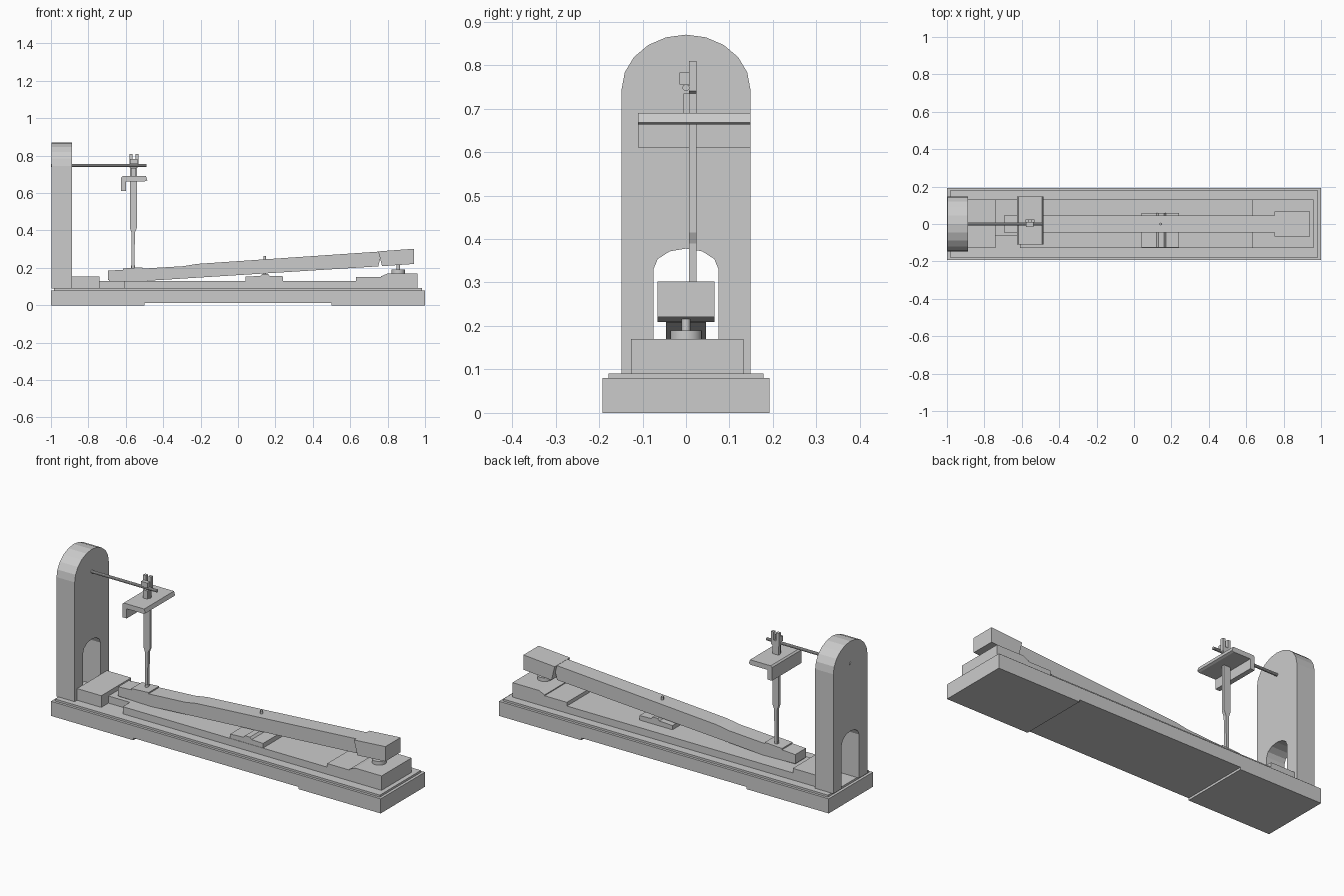
import bpy, bmesh, math
from mathutils import Vector

if "Cube" in bpy.data.objects:
    bpy.data.objects.remove(bpy.data.objects["Cube"])


def prism(name, pts, lo, hi, axis='Y'):
    """Extrude a 2D outline; axis Y takes (x, z), axis X takes (y, z)."""
    bm = bmesh.new()
    place = (lambda a, b: (a, lo, b)) if axis == 'Y' else (lambda a, b: (lo, a, b))
    face = bm.faces.new([bm.verts.new(place(a, b)) for a, b in pts])
    ext = bmesh.ops.extrude_face_region(bm, geom=[face])
    step = Vector((0, hi - lo, 0)) if axis == 'Y' else Vector((hi - lo, 0, 0))
    bmesh.ops.translate(bm, vec=step, verts=[v for v in ext['geom'] if isinstance(v, bmesh.types.BMVert)])
    bmesh.ops.recalc_face_normals(bm, faces=bm.faces)
    mesh = bpy.data.meshes.new(name)
    bm.to_mesh(mesh)
    bm.free()
    ob = bpy.data.objects.new(name, mesh)
    bpy.context.collection.objects.link(ob)
    return ob


def box(name, x0, x1, y0, y1, z0, z1):
    return prism(name, [(x0, z0), (x1, z0), (x1, z1), (x0, z1)], y0, y1)


def rod(name, a, b, r, sides=12):
    a, b = Vector(a), Vector(b)
    bpy.ops.mesh.primitive_cylinder_add(vertices=sides, radius=r, depth=(b - a).length, location=(a + b) / 2)
    ob = bpy.context.object
    ob.name = name
    ob.rotation_euler = (b - a).to_track_quat('Z', 'Y').to_euler()
    bpy.ops.object.shade_smooth_by_angle(angle=math.radians(35))
    return ob


def arch(half, spring, top, n):
    """Arch curve from +half to -half."""
    return [(half * math.cos(math.pi * i / n), spring + (top - spring) * math.sin(math.pi * i / n))
            for i in range(n + 1)]


# Plinth with a shallow relief underneath
prism("plinth", [(-1, 0), (-.5, 0), (-.5, .012), (.5, .012), (.5, 0), (1, 0), (1, .08), (-1, .08)], -.192, .192)
box("plinth_top", -.985, .985, -.178, .178, .08, .091)

# Upright post with rounded top and arched opening
outer = [(.148, .09)] + arch(.148, .745, .87, 10) + [(-.148, .09)]
inner = [(-.075, .09)] + arch(.075, .33, .378, 6)[::-1] + [(.075, .09)]
prism("upright_post", outer + inner, -.997, -.887, 'X')

# Bed under the lever
box("rear_block", -.887, -.74, -.127, .132, .09, .155)
box("bed", -.61, .64, -.127, .132, .09, .13)
box("bed_rear", -.74, -.61, -.065, .132, .09, .13)
box("front_rail_low", .63, .765, -.127, .132, .09, .15)
prism("front_rail", [(.765, .09), (.96, .09), (.96, .17), (.80, .17), (.765, .155)], -.127, .132)
prism("balance_rail", [(.04, .13), (.24, .13), (.24, .155), (.17, .157), (.16, .168), (.13, .168),
                       (.12, .157), (.04, .153)], -.125, .06)

# Lever with a wider front end
prism("lever", [(-.695, .135), (-.5, .13), (.75, .208), (.77, .288), (-.22, .221), (-.29, .209), (-.695, .185)], -.046, .046)
prism("lever_front", [(.77, .209), (.94, .221), (.94, .302), (.75, .288)], -.066, .066)
prism("lever_pad", [(-.615, .188), (-.51, .195), (-.51, .203), (-.615, .197)], -.046, .046)
prism("lever_felt", [(-.69, .13), (-.5, .13), (-.5, .138), (-.69, .138)], -.04, .04)

# Guide pins and felt washer
rod("balance_pin", (.143, 0, .14), (.143, 0, .263), .007)
rod("front_washer", (.857, 0, .17), (.857, 0, .19), .037, 20)
rod("front_pin", (.857, 0, .19), (.857, 0, .23), .01)

# Horizontal pivot rod
rod("pivot_rod", (-1, 0, .748), (-.49, 0, .748), .008, 10)

# Vertical jack with tapered stem and forked top
prism("jack", [(-.568, .20), (-.554, .20), (-.551, .39), (-.540, .415), (-.540, .735), (-.532, .74), (-.532, .81),
               (-.549, .81), (-.549, .765), (-.563, .765), (-.563, .81), (-.580, .81), (-.580, .74),
               (-.578, .735), (-.578, .415), (-.570, .39)], .007, .024)
box("jack_clamp", -.578, -.538, -.015, .008, .755, .783)
box("jack_collar", -.572, -.545, -.006, .015, .69, .735)
rod("jack_foot", (-.561, .012, .19), (-.561, .012, .212), .01)

# Hooked shelf
prism("hooked_shelf", [(-.625, .61), (-.598, .61), (-.598, .663), (-.497, .663), (-.485, .668),
                       (-.492, .69), (-.617, .69), (-.625, .682)], -.11, .148)
